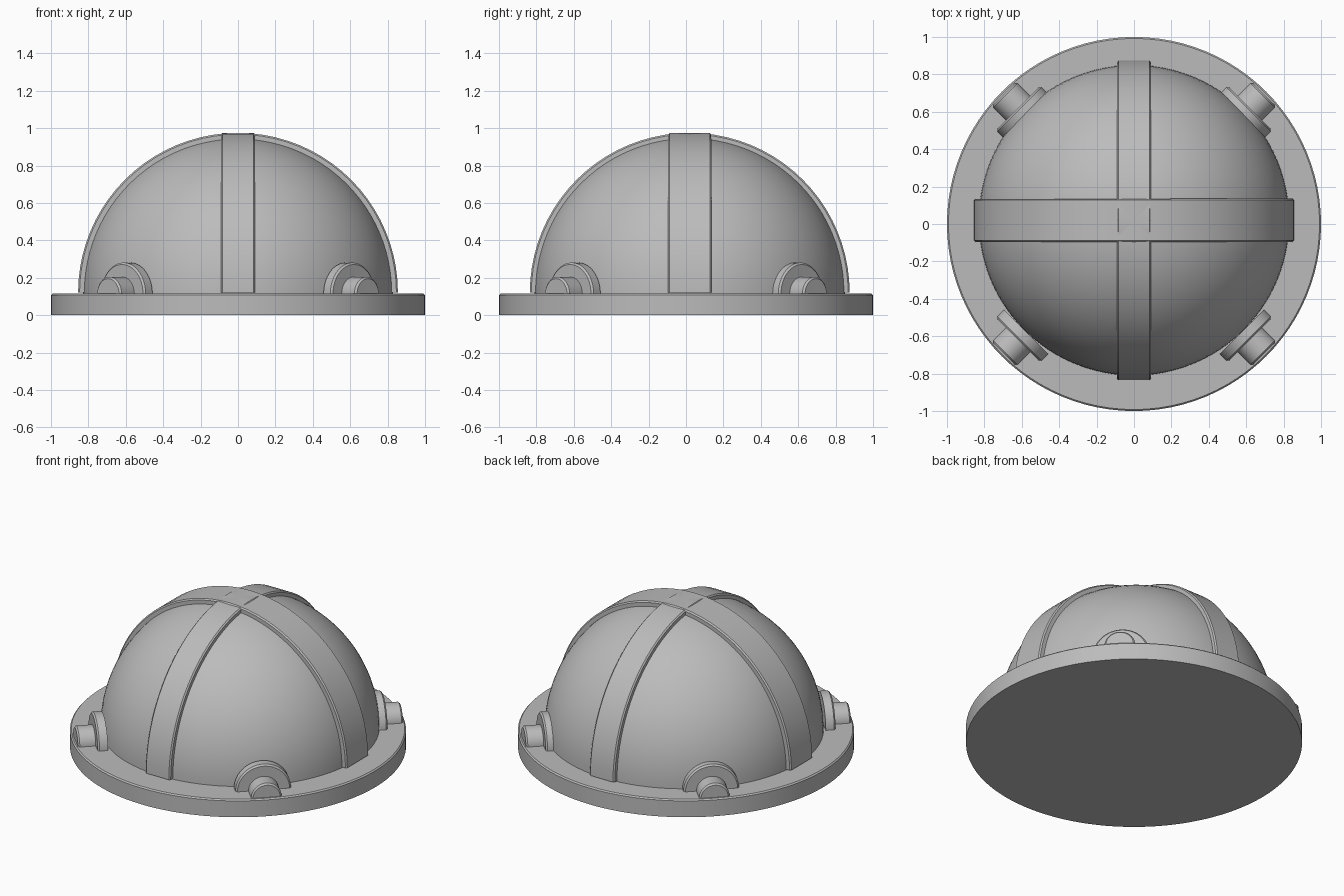
import bpy, bmesh
from math import pi, radians
from mathutils import Matrix, Vector

cube = bpy.data.objects.get("Cube")
if cube:
    bpy.data.objects.remove(cube, do_unlink=True)

GREY = (0.5, 0.5, 0.5, 1)
grey = bpy.data.materials.new("plain grey")
grey.use_nodes = True
grey.diffuse_color = GREY
grey.node_tree.nodes["Principled BSDF"].inputs["Base Color"].default_value = GREY

UP = Vector((0, 0, 1))
CENTRE = Vector((0, 0.02, 0.12))   # centre of the dome and straps
BASE_TOP = 0.115


def sideways(out, origin):
    """Frame whose spin axis points along out and whose half turn arches upward."""
    out = out.normalized()
    turn = Matrix((UP.cross(out), UP, out)).transposed().to_4x4()
    return Matrix.Translation(origin) @ turn


def spin(name, points, angle, steps, frame, closed=False):
    """Spin a (radius, height) outline about the local z axis into a solid."""
    bm = bmesh.new()
    verts = [bm.verts.new((r, 0, h)) for r, h in points]
    edges = [bm.edges.new(pair) for pair in zip(verts, verts[1:])]
    if closed:
        edges.append(bm.edges.new((verts[-1], verts[0])))
    bmesh.ops.spin(bm, geom=verts + edges, cent=(0, 0, 0), axis=(0, 0, 1),
                   angle=angle, steps=steps, dvec=(0, 0, 0))
    bmesh.ops.remove_doubles(bm, verts=bm.verts, dist=0.0001)
    bmesh.ops.holes_fill(bm, edges=[e for e in bm.edges if e.is_boundary], sides=0)
    bmesh.ops.recalc_face_normals(bm, faces=bm.faces)
    mesh = bpy.data.meshes.new(name)
    bm.to_mesh(mesh)
    bm.free()
    mesh.materials.append(grey)
    obj = bpy.data.objects.new(name, mesh)
    obj.matrix_world = frame
    bpy.context.collection.objects.link(obj)
    bpy.ops.object.select_all(action='DESELECT')
    obj.select_set(True)
    bpy.context.view_layer.objects.active = obj
    bpy.ops.object.shade_smooth_by_angle(angle=radians(30))
    return obj


def disc(radius, low, high, chamfer):
    """Outline of a disc with a chamfered outer rim."""
    return [(0, low), (radius, low), (radius, high - chamfer),
            (radius - chamfer, high), (0, high)]


# Round base plate
spin("base_plate", disc(1, 0, BASE_TOP, 0.008), 2 * pi, 96, Matrix())

# Dome, a quarter circle turned about the vertical
arc = [Matrix.Rotation(pi / 2 * i / 24, 2) @ Vector((0.83, 0)) for i in range(25)]
spin("dome", [(0.83, -0.02)] + [tuple(p) for p in arc], 2 * pi, 96,
     Matrix.Translation(CENTRE))

# Two crossing straps with chamfered edges
for name, axis, half in (("front_to_back_strap", Vector((1, 0, 0)), 0.09),
                         ("side_to_side_strap", Vector((0, 1, 0)), 0.115)):
    inner, outer, c = 0.78, 0.855, 0.008
    section = [(inner, -half), (outer - c, -half), (outer, c - half),
               (outer, half - c), (outer - c, half), (inner, half)]
    spin(name, section, pi, 40, sideways(axis, CENTRE), closed=True)

# Four half-sunk washers and bolts on the diagonals
for side, x in (("left", 1), ("right", -1)):
    for end, y in (("front", -1), ("back", 1)):
        frame = sideways(Vector((x, y, 0)), Vector((0, 0, BASE_TOP - 0.002)))
        spin(f"{end}_{side}_washer", disc(0.168, 0.815, 0.876, 0.01), pi, 32, frame)
        spin(f"{end}_{side}_bolt", disc(0.092, 0.86, 0.982, 0.01), pi, 24, frame)
